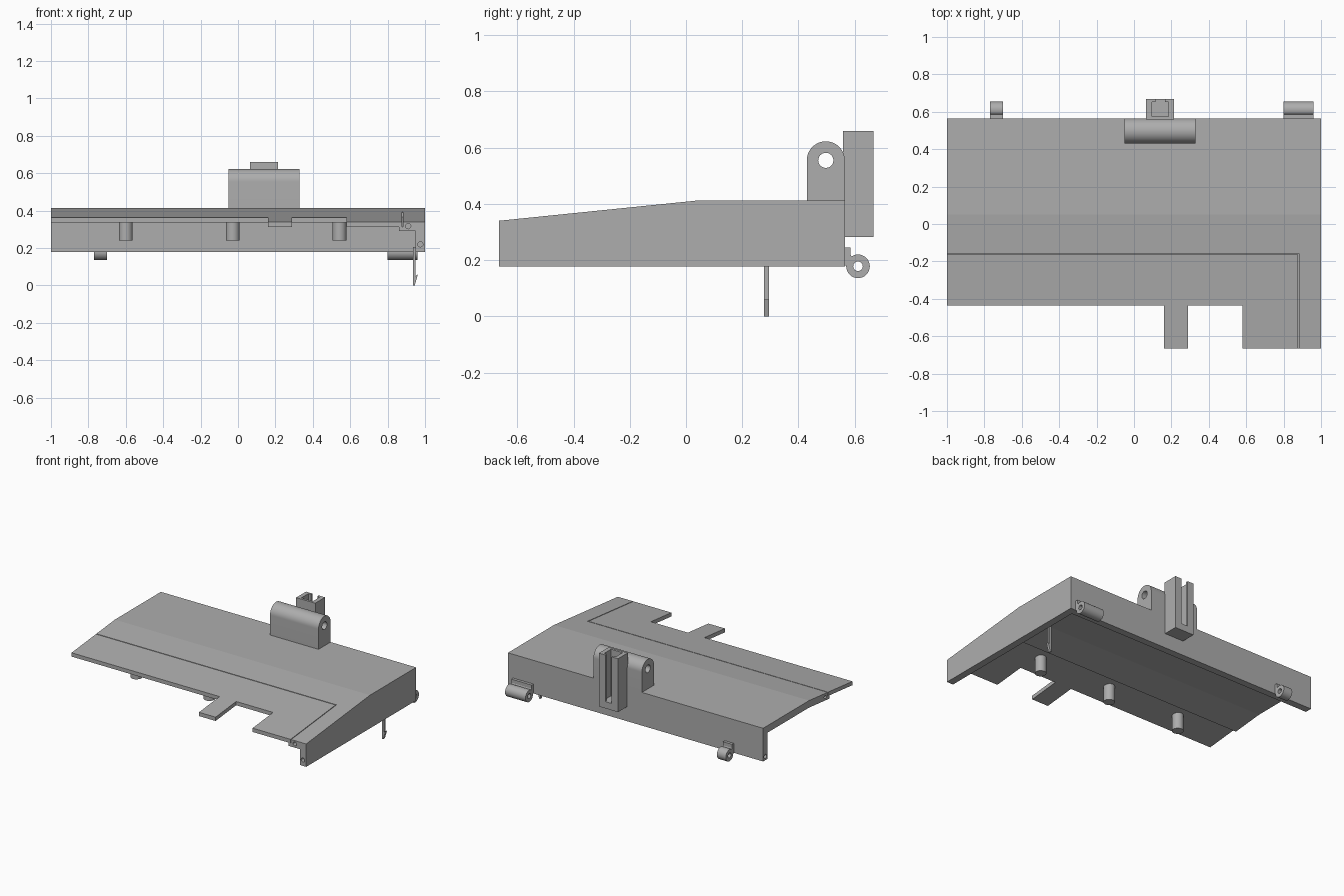
import bpy, bmesh, math
from mathutils import Vector

cube = bpy.data.objects.get("Cube")
if cube:
    bpy.data.objects.remove(cube, do_unlink=True)

grey = bpy.data.materials.new("plain_grey")
grey.use_nodes = True
COLOUR = (0.42, 0.42, 0.42, 1)
grey.diffuse_color = COLOUR
grey.node_tree.nodes["Principled BSDF"].inputs["Base Color"].default_value = COLOUR


def finish(name, bm, smooth=False):
    bmesh.ops.recalc_face_normals(bm, faces=bm.faces)
    mesh = bpy.data.meshes.new(name)
    bm.to_mesh(mesh)
    bm.free()
    mesh.materials.append(grey)
    obj = bpy.data.objects.new(name, mesh)
    bpy.context.collection.objects.link(obj)
    if smooth:
        shade(obj)
    return obj


def activate(obj):
    bpy.ops.object.select_all(action='DESELECT')
    obj.select_set(True)
    bpy.context.view_layer.objects.active = obj


def shade(obj):
    activate(obj)
    bpy.ops.object.shade_smooth_by_angle(angle=math.radians(30))


def prism(name, points, axis, a, b, smooth=False):
    """Extrude a 2D outline along x (y,z points), y (x,z) or z (x,y)."""
    def place(p, t):
        return {'x': (t, *p), 'y': (p[0], t, p[1]), 'z': (*p, t)}[axis]
    bm = bmesh.new()
    face = bm.faces.new([bm.verts.new(place(p, a)) for p in points])
    ext = bmesh.ops.extrude_face_region(bm, geom=[face])
    shift = Vector(place((0, 0), b - a))
    bmesh.ops.translate(bm, vec=shift, verts=[v for v in ext["geom"] if isinstance(v, bmesh.types.BMVert)])
    return finish(name, bm, smooth)


def arc(cx, cy, r, start=0, end=360, steps=32):
    full = end - start == 360
    count = steps if full else steps + 1
    angles = [math.radians(start + (end - start) * i / steps) for i in range(count)]
    return [(cx + r * math.cos(t), cy + r * math.sin(t)) for t in angles]


def rect(x0, x1, y0, y1):
    return [(x0, y0), (x1, y0), (x1, y1), (x0, y1)]


def bore(obj, centre, r, axis, a, b):
    """Drill a round hole through an object."""
    cutter = prism("cutter", arc(*centre, r, steps=24), axis, a, b)
    cutter.hide_render = True
    activate(obj)
    mod = obj.modifiers.new("bore", 'BOOLEAN')
    mod.operation = 'DIFFERENCE'
    mod.solver = 'EXACT'
    mod.object = cutter
    bpy.ops.object.modifier_apply(modifier=mod.name)
    bpy.data.objects.remove(cutter, do_unlink=True)


RIDGE, CREST, FRONT, BACK, BASE = 0.05, 0.413, -0.665, 0.565, 0.178
THICK, THIN = 0.05, 0.027


def top(y):
    return CREST - max(0, RIDGE - y) * 0.102


def sheet(name, outline, drop, thickness):
    """Sloped plate following the deck surface, from a plan outline."""
    obj = prism(name, outline, 'z', -thickness, 0)
    for v in obj.data.vertices:
        v.co.z += top(v.co.y) - drop
    return obj


# Deck and back wall as one angled section, with a ledge under the flap
deck = prism("deck_and_back_wall", [
    (BACK, BASE), (BACK, CREST), (RIDGE, CREST), (-0.157, top(-0.157)),
    (-0.157, top(-0.157) - THIN), (-0.18, top(-0.18) - THIN),
    (-0.18, top(-0.18) - THICK), (RIDGE, CREST - THICK),
    (0.515, CREST - THICK), (0.515, BASE)], 'x', -1, 0.95)
bore(deck, (0.54, 0.205), 0.014, 'x', -1.1, -0.94)
bore(deck, (-0.13, 0.37), 0.011, 'x', -1.1, -0.94)

# Side wall and the narrow fixed strip beside it
wall = prism("side_wall", [
    (FRONT, BASE), (BACK, BASE), (BACK, CREST), (RIDGE, CREST),
    (FRONT, top(FRONT))], 'x', 0.95, 1)
bore(wall, (0.975, 0.22), 0.014, 'y', -0.7, -0.6)
strip = sheet("side_strip", rect(0.8825, 0.95, FRONT, -0.157), 0, THICK)
bore(strip, (0.91, 0.317), 0.014, 'y', -0.7, -0.6)
sheet("side_strip_ledge", rect(0.86, 0.8825, FRONT, -0.18), THIN, THICK - THIN)

# Front flap with a notch and a tab
sheet("front_flap", [
    (-1, -0.162), (-1, -0.435), (0.16, -0.435), (0.16, FRONT),
    (0.29, FRONT), (0.29, -0.435), (0.58, -0.435), (0.58, FRONT),
    (0.8775, FRONT), (0.8775, -0.162)], 0, THIN)

# Pegs below the flap
for i, x in enumerate((-0.6, -0.028, 0.543)):
    prism(f"peg_{i + 1}", arc(x, -0.28, 0.037), 'z', 0.24, 0.36, True)

# Arched pivot block on the deck
block = prism("pivot_block", [(0.43, CREST - 0.01), (BACK, CREST - 0.01)]
              + arc(0.4975, 0.555, 0.0675, 0, 180), 'x', -0.05, 0.33)
bore(block, (0.4975, 0.555), 0.027, 'x', -0.2, 0.5)
shade(block)

# Upright channel open to the back, with lips and a floor
prism("channel", [
    (0.065, 0.558), (0.215, 0.558), (0.215, 0.668), (0.165, 0.668),
    (0.165, 0.652), (0.185, 0.652), (0.185, 0.575), (0.095, 0.575),
    (0.095, 0.652), (0.115, 0.652), (0.115, 0.668), (0.065, 0.668)], 'z', 0.33, 0.66)
prism("channel_floor", rect(0.065, 0.215, 0.558, 0.668), 'z', 0.282, 0.33)

# Hinge barrels with their brackets
for side, x0, x1 in (("right", -0.77, -0.70), ("left", 0.80, 0.96)):
    barrel = prism(f"{side}_hinge_barrel", arc(0.612, 0.178, 0.042), 'x', x0, x1)
    bore(barrel, (0.612, 0.178), 0.017, 'x', x0 - 0.1, x1 + 0.1)
    shade(barrel)
    prism(f"{side}_hinge_bracket", [
        (0.56, 0.18), (0.575, 0.18), (0.59, 0.21), (0.585, 0.22),
        (0.585, 0.245), (0.56, 0.245)], 'x', x0, x1)

# Barbed latch hook hanging inside the side wall
prism("latch_hook", [
    (0.935, 0.205), (0.935, 0), (0.945, 0), (0.962, 0.06),
    (0.95, 0.05), (0.95, 0.205)], 'y', 0.277, 0.295)
